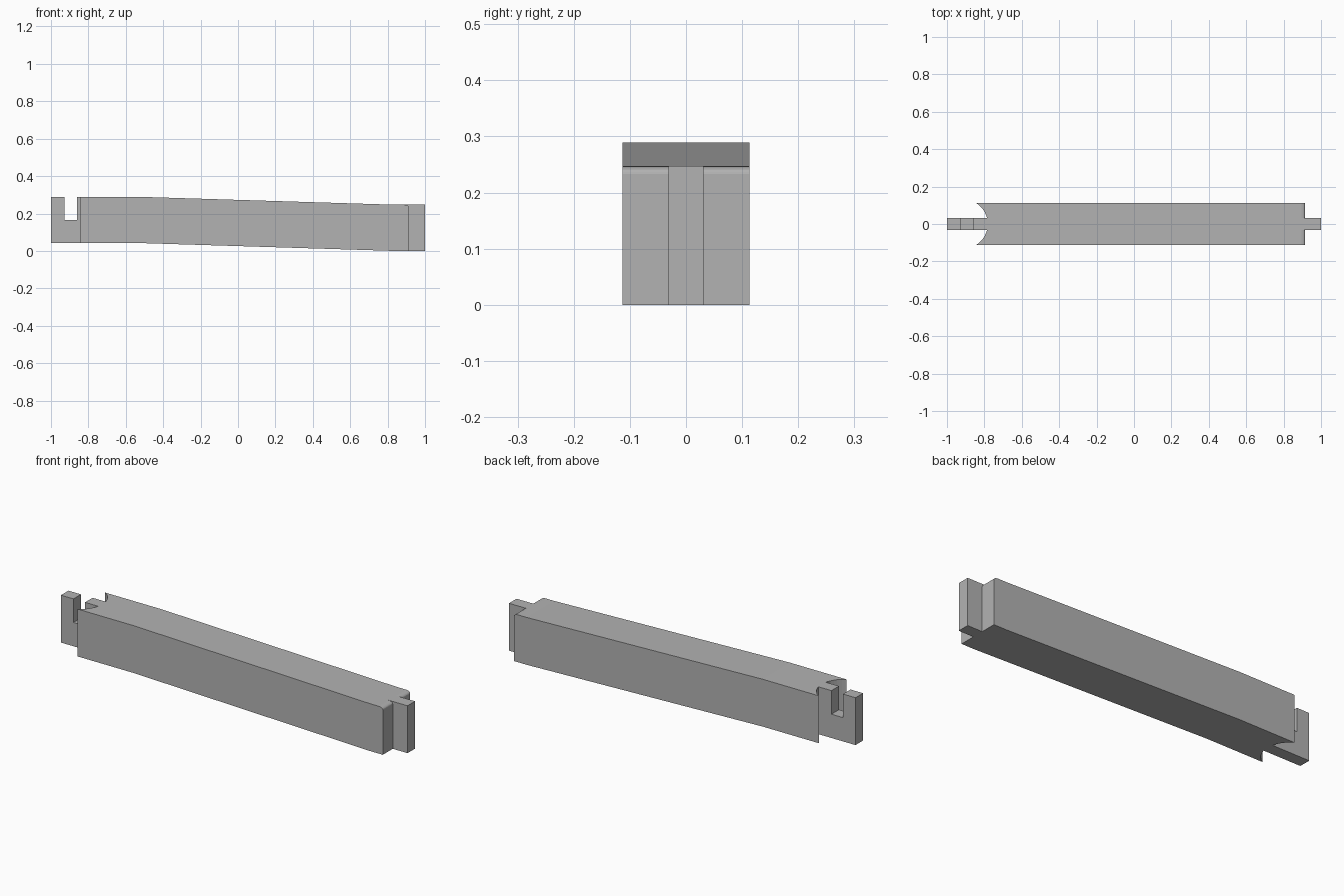
import bpy, bmesh, math

default = bpy.data.objects.get("Cube")
if default:
    bpy.data.objects.remove(default, do_unlink=True)

TOP_L, TOP_R, DROP = 0.289, 0.247, 0.042   # heights of the two level ends
BEND_L, BEND_R = -0.52, 0.84               # where the slope starts and stops
BODY_Y, TONGUE_Y = 0.113, 0.031            # half widths
BODY_END = 0.915

grey = bpy.data.materials.new("stone grey")
grey.use_nodes = True
colour = (0.45, 0.45, 0.45, 1)
grey.diffuse_color = colour
grey.node_tree.nodes["Principled BSDF"].inputs["Base Color"].default_value = colour


def extrude_profile(name, points, half_width):
    """Extrude an x-z outline symmetrically along y."""
    bm = bmesh.new()
    face = bm.faces.new([bm.verts.new((x, -half_width, z)) for x, z in points])
    extruded = bmesh.ops.extrude_face_region(bm, geom=[face])
    verts = [v for v in extruded["geom"] if isinstance(v, bmesh.types.BMVert)]
    bmesh.ops.translate(bm, verts=verts, vec=(0, 2 * half_width, 0))
    bmesh.ops.recalc_face_normals(bm, faces=bm.faces)
    mesh = bpy.data.meshes.new(name)
    bm.to_mesh(mesh)
    bm.free()
    mesh.materials.append(grey)
    obj = bpy.data.objects.new(name, mesh)
    bpy.context.collection.objects.link(obj)
    return obj


def boolean(target, other, operation):
    """Apply a boolean and discard the helper."""
    mod = target.modifiers.new(operation, 'BOOLEAN')
    mod.operation, mod.solver, mod.object = operation, 'EXACT', other
    bpy.context.view_layer.objects.active = target
    bpy.ops.object.modifier_apply(modifier=mod.name)
    bpy.data.objects.remove(other, do_unlink=True)


def underside(start, end):
    return [(start, DROP), (BEND_L, DROP), (BEND_R, 0), (end, 0)]


slope_top = [(BEND_R, TOP_R), (BEND_L, TOP_L)]

# Wide beam body with a rounded upper edge at the low end
rx, rz = 0.025, 0.014
rounding = [(BODY_END - rx + rx * math.cos(a), TOP_R - rz + rz * math.sin(a))
            for a in (math.radians(15 * i) for i in range(7))]
beam = extrude_profile(
    "beam", underside(-0.86, BODY_END) + rounding + slope_top + [(-0.86, TOP_L)], BODY_Y)

# Round scallop in the high end, as if seated on a column
bpy.ops.mesh.primitive_cylinder_add(vertices=64, radius=0.132, depth=1,
                                    location=(-0.914, 0, 0.2))
cutter = bpy.context.object
cutter.name = "scallop_cutter"
cutter.hide_render = True
cutter.data.materials.append(grey)
boolean(beam, cutter, 'DIFFERENCE')

# Narrow core whose ends form the plain tongue and the notched hook
notch = [(-0.861, TOP_L), (-0.861, 0.166), (-0.928, 0.166), (-0.928, TOP_L)]
core = extrude_profile(
    "tongue_core",
    underside(-1, 1) + [(1, TOP_R)] + slope_top + notch + [(-1, TOP_L)], TONGUE_Y)
boolean(beam, core, 'UNION')
